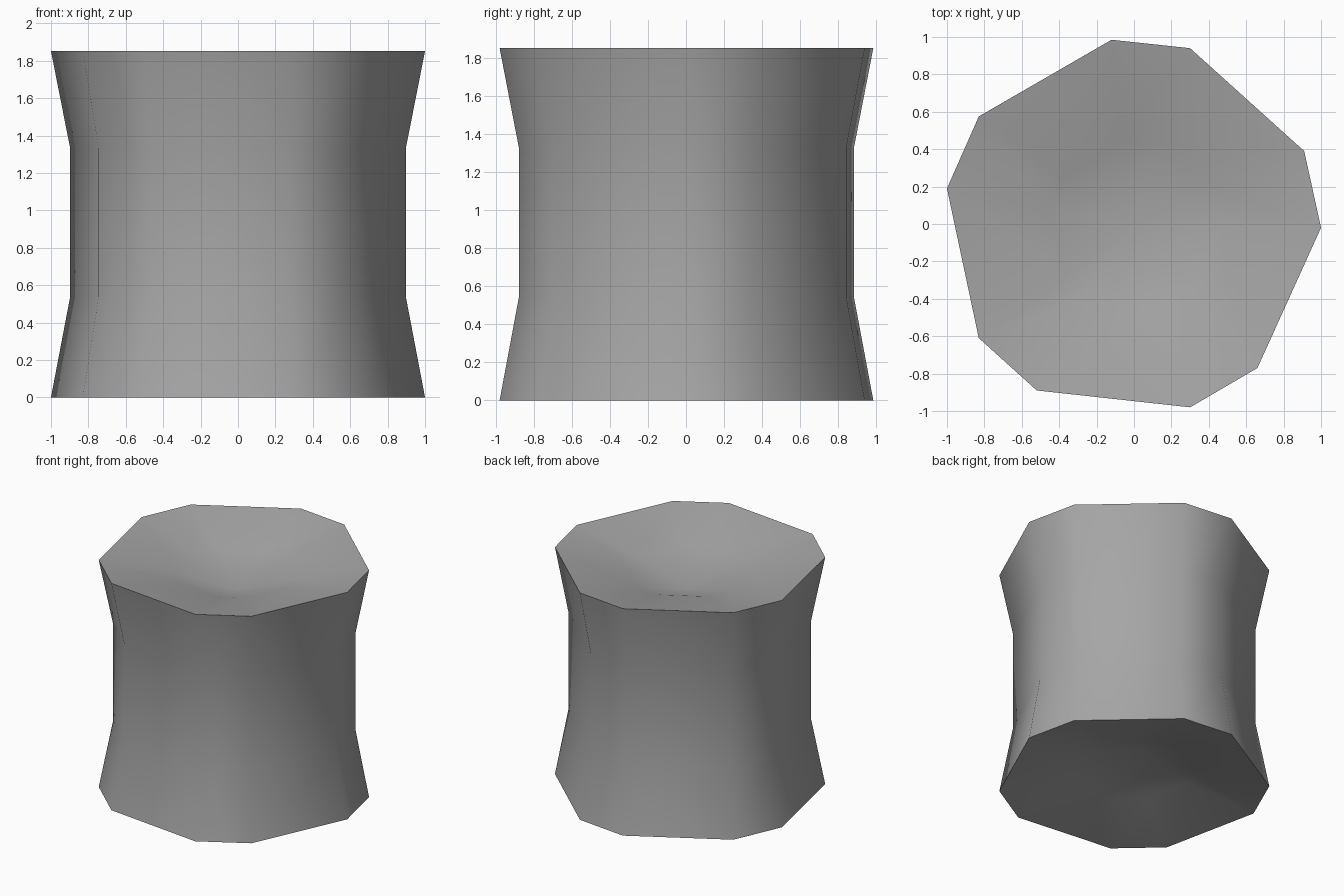
import bpy, bmesh, math

cube = bpy.data.objects.get("Cube")
if cube:
    bpy.data.objects.remove(cube, do_unlink=True)

# One plain grey material
grey = bpy.data.materials.new("stone_grey")
grey.use_nodes = True
colour = (0.38, 0.38, 0.38, 1)
grey.diffuse_color = colour
grey.node_tree.nodes["Principled BSDF"].inputs["Base Color"].default_value = colour

# Uneven ten-sided outline, counter-clockwise from above
outline = [(1.0, -0.02), (0.91, 0.39), (0.30, 0.94), (-0.12, 0.985),
           (-0.83, 0.575), (-1.0, 0.19), (-0.83, -0.61), (-0.52, -0.89),
           (0.30, -0.98), (0.66, -0.77)]
# Height and scale of each ring, from the lower dish over the waisted wall to the upper dish
height = 1.852
ring_depth, centre_depth = 0.11, 0.25
rings = [(ring_depth, 0.45), (0.0, 1.0), (0.54, 0.897), (1.33, 0.897),
         (height, 1.0), (height - ring_depth, 0.45)]

bm = bmesh.new()
loops = [[bm.verts.new((x * s, y * s, z)) for x, y in outline] for z, s in rings]
count = len(outline)

# Wall and outer slopes of the dished ends
for low, high in zip(loops, loops[1:]):
    for i in range(count):
        j = (i + 1) % count
        bm.faces.new((low[i], low[j], high[j], high[i]))

# Steeper middles of the dished ends
for loop, z in ((loops[0], centre_depth), (loops[-1], height - centre_depth)):
    centre = bm.verts.new((0, 0, z))
    for i in range(count):
        bm.faces.new((loop[i], loop[(i + 1) % count], centre))

bmesh.ops.recalc_face_normals(bm, faces=bm.faces)
mesh = bpy.data.meshes.new("waisted_block")
bm.to_mesh(mesh)
bm.free()
mesh.materials.append(grey)
block = bpy.data.objects.new("waisted_block", mesh)
bpy.context.collection.objects.link(block)

# Smooth wall and dishes, crisp rims
bpy.ops.object.select_all(action='DESELECT')
block.select_set(True)
bpy.context.view_layer.objects.active = block
bpy.ops.object.shade_smooth_by_angle(angle=math.radians(60))
